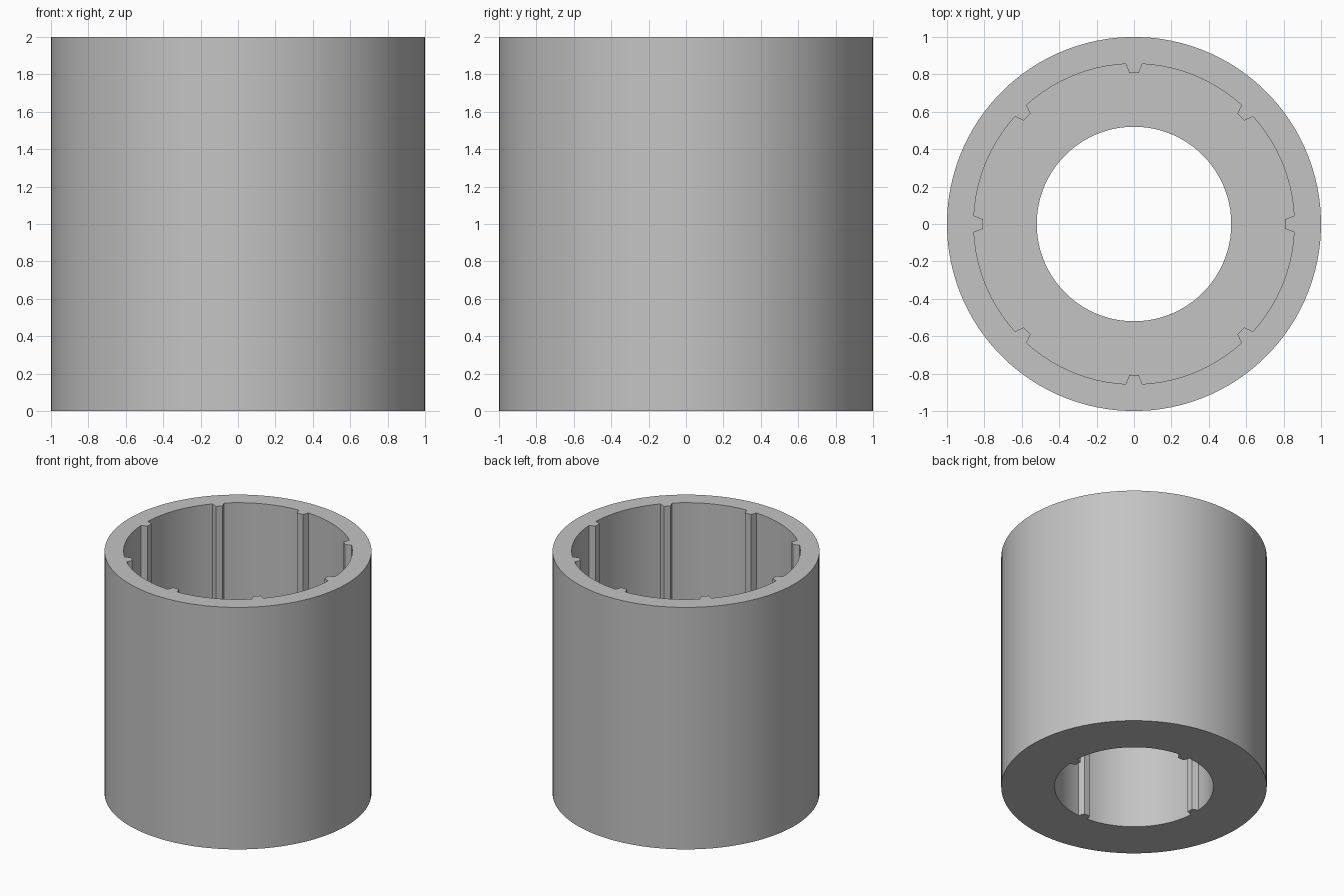
import bpy, bmesh
from math import asin, cos, sin, pi, radians

if "Cube" in bpy.data.objects:
    bpy.data.objects.remove(bpy.data.objects["Cube"], do_unlink=True)

SECTORS = 8        # possible rib positions around the axis
STEPS = 14         # points per sector, the first four belong to a rib
RIB_DEPTH = 0.048
BASE_HALF, TIP_HALF = 0.044, 0.026


def ring(radius, z, rib_every=0):
    """Closed ring of points, with inward ribs on every nth sector."""
    points = []
    sector = 2 * pi / SECTORS
    tip = radius - RIB_DEPTH
    base_a, tip_a = asin(BASE_HALF / radius), asin(TIP_HALF / tip)
    for s in range(SECTORS):
        if rib_every and s % rib_every == 0:
            polar = [(radius, -base_a), (tip, -tip_a), (tip, tip_a), (radius, base_a)]
            gap = (sector - 2 * base_a) / (STEPS - 3)
            polar += [(radius, base_a + gap * k) for k in range(1, STEPS - 3)]
        else:
            polar = [(radius, (k - 1.5) * sector / STEPS) for k in range(STEPS)]
        points += [(r * cos(a + s * sector), r * sin(a + s * sector), z) for r, a in polar]
    return points


# Ribbed sleeve: outer wall, upper socket, middle shelf, lower socket
rings = [
    ring(1.0, 0), ring(1.0, 2),
    ring(0.857, 2, 1), ring(0.857, 1.05, 1),
    ring(0.52, 1.05), ring(0.52, 0.95),
    ring(0.598, 0.95, 2), ring(0.598, 0, 2),
]
bm = bmesh.new()
loops = [[bm.verts.new(p) for p in points] for points in rings]
for i, lower in enumerate(loops):
    upper = loops[(i + 1) % len(loops)]
    for k in range(len(lower)):
        n = (k + 1) % len(lower)
        bm.faces.new((lower[k], lower[n], upper[n], upper[k]))
bmesh.ops.recalc_face_normals(bm, faces=bm.faces)
mesh = bpy.data.meshes.new("ribbed_sleeve")
bm.to_mesh(mesh)
bm.free()
sleeve = bpy.data.objects.new("ribbed_sleeve", mesh)
bpy.context.collection.objects.link(sleeve)

# Plain grey material
grey = bpy.data.materials.new("light grey")
grey.use_nodes = True
grey.diffuse_color = (0.55, 0.55, 0.55, 1)
bsdf = next(n for n in grey.node_tree.nodes if n.type == "BSDF_PRINCIPLED")
bsdf.inputs["Base Color"].default_value = grey.diffuse_color
mesh.materials.append(grey)

# Smooth walls with crisp rims and ribs
bpy.ops.object.select_all(action="DESELECT")
sleeve.select_set(True)
bpy.context.view_layer.objects.active = sleeve
bpy.ops.object.shade_smooth_by_angle(angle=radians(30))
